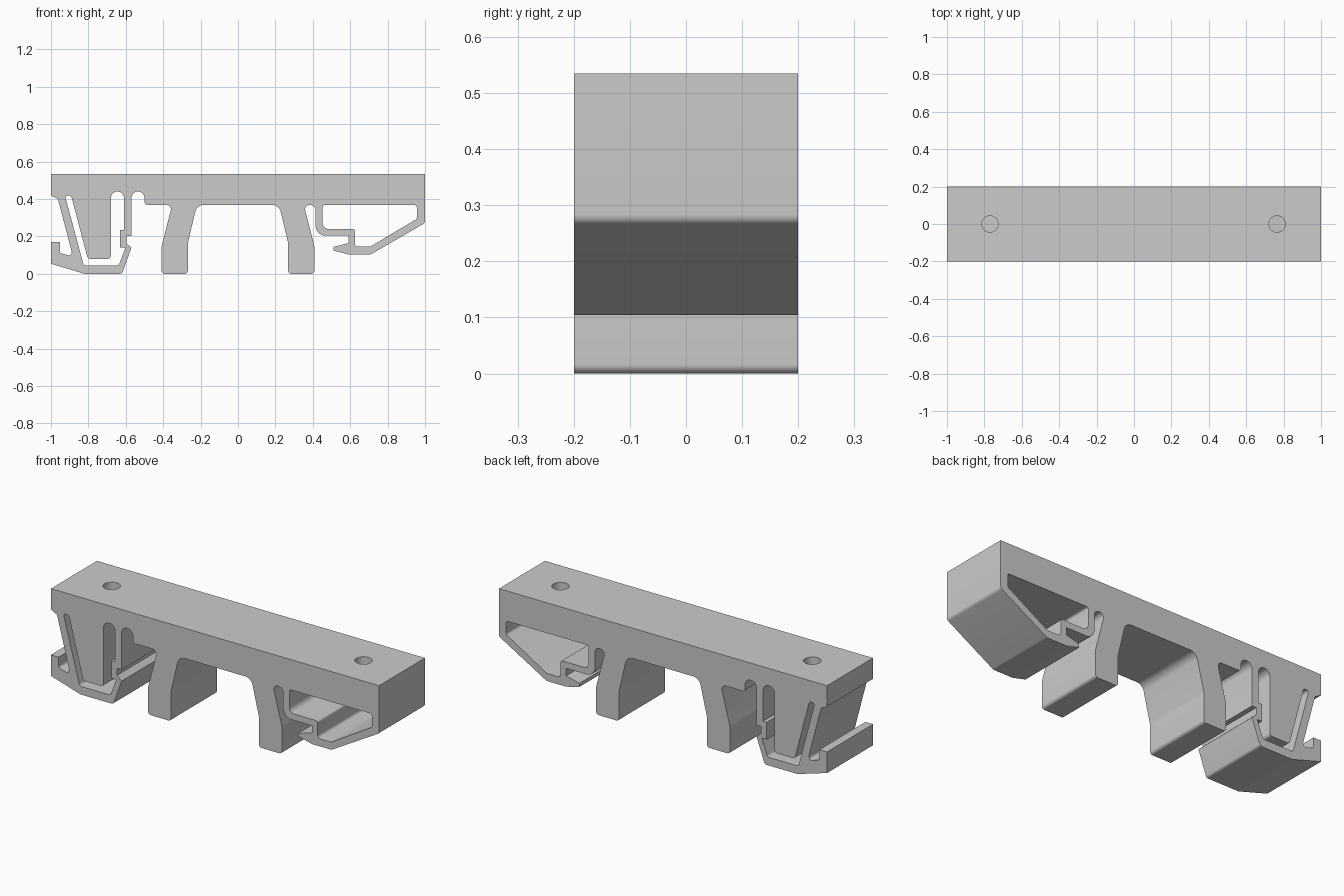
import bpy, bmesh, math
from mathutils import Vector

HALF_DEPTH = 0.2
TOP = 0.535
UNDER = 0.368          # underside of the beam
HOLE_X = (-0.77, 0.765)

old = bpy.data.objects.get("Cube")
if old:
    bpy.data.objects.remove(old, do_unlink=True)

plastic = bpy.data.materials.new("grey plastic")
plastic.use_nodes = True
colour = (0.6, 0.6, 0.6, 1)
plastic.diffuse_color = colour
plastic.node_tree.nodes["Principled BSDF"].inputs["Base Color"].default_value = colour


def rounded(corners, steps=6):
    """Turn (x, z, radius) corners into a closed outline with filleted corners."""
    out = []
    count = len(corners)
    for i, (x, z, r) in enumerate(corners):
        p = Vector((x, z))
        a = Vector(corners[i - 1][:2]) - p
        b = Vector(corners[(i + 1) % count][:2]) - p
        if r == 0:
            out.append(p)
            continue
        inner = a.angle(b)
        reach = min(r / math.tan(inner / 2), a.length * 0.49, b.length * 0.49)
        r = reach * math.tan(inner / 2)
        centre = p + (a.normalized() + b.normalized()).normalized() * (r / math.sin(inner / 2))
        start = (p + a.normalized() * reach - centre).normalized()
        end = (p + b.normalized() * reach - centre).normalized()
        for k in range(steps + 1):
            out.append(centre + start.lerp(end, k / steps).normalized() * r)
    return out


def extrude_profile(name, outlines):
    """Fill the outlines (first outside, others openings) and extrude along y."""
    bm = bmesh.new()
    edges = []
    for outline in outlines:
        verts = [bm.verts.new((p.x, -HALF_DEPTH, p.y)) for p in outline]
        edges += [bm.edges.new((v, verts[i - 1])) for i, v in enumerate(verts)]
    bmesh.ops.triangle_fill(bm, edges=edges, use_beauty=True, normal=(0, -1, 0))
    grown = bmesh.ops.extrude_face_region(bm, geom=bm.faces[:], use_keep_orig=True)
    moved = [g for g in grown["geom"] if isinstance(g, bmesh.types.BMVert)]
    bmesh.ops.translate(bm, vec=(0, 2 * HALF_DEPTH, 0), verts=moved)
    bmesh.ops.recalc_face_normals(bm, faces=bm.faces[:])
    mesh = bpy.data.meshes.new(name)
    bm.to_mesh(mesh)
    bm.free()
    mesh.materials.append(plastic)
    obj = bpy.data.objects.new(name, mesh)
    bpy.context.collection.objects.link(obj)
    return obj


# Beam top
beam = [(-1, TOP, 0), (1, TOP, 0)]

# Hooked arm under the +x end, up to the narrow slot beside the leg
arm = [(1, 0.272, 0.02), (0.71, 0.104, 0.03), (0.59, 0.104, 0.02),
       (0.51, 0.124, 0), (0.51, 0.144, 0), (0.59, 0.164, 0), (0.59, 0.205, 0),
       (0.415, 0.205, 0.05), (0.415, UNDER, 0.028)]

# Leg from its outer top to its inner top, then its mirror image
leg = [(0.352, UNDER, 0.024), (0.408, 0.15, 0.04), (0.408, 0, 0.016),
       (0.268, 0, 0.016), (0.268, 0.165, 0.04), (0.22, UNDER, 0.045)]
other_leg = [(-x, z, r) for x, z, r in reversed(leg)]

# Latch: slot, stepped spring wall, sloped foot, release lip and outer strut
latch = [(-0.5, UNDER, 0.016), (-0.5, 0.44, 0.034), (-0.57, 0.44, 0.034),
         (-0.57, 0.203, 0), (-0.597, 0.203, 0), (-0.597, 0.165, 0),
         (-0.57, 0.14, 0), (-0.62, 0, 0.016), (-0.82, 0, 0.02),
         (-1, 0.054, 0), (-1, 0.17, 0), (-0.953, 0.17, 0),
         (-0.953, 0.112, 0.014), (-0.882, 0.092, 0.016),
         (-0.963, 0.4, 0.006), (-1, 0.42, 0)]

# Opening between the beam and the hooked arm
arm_opening = [(0.453, UNDER, 0.012), (0.956, UNDER, 0.012), (0.956, 0.294, 0.014),
               (0.708, 0.146, 0.02), (0.625, 0.146, 0.016), (0.625, 0.24, 0.012),
               (0.453, 0.24, 0.03)]

# Winding opening around the hanging block
latch_opening = [(-0.68, 0.44, 0.034), (-0.61, 0.44, 0.034), (-0.61, 0.235, 0),
                 (-0.632, 0.235, 0), (-0.632, 0.14, 0), (-0.602, 0.14, 0),
                 (-0.638, 0.045, 0.016), (-0.825, 0.045, 0.016),
                 (-0.925, 0.418, 0.016), (-0.892, 0.418, 0.016),
                 (-0.803, 0.08, 0.016), (-0.68, 0.08, 0.016)]

body = extrude_profile("mounting_clip", [
    rounded(beam + arm + leg + other_leg + latch),
    rounded(arm_opening),
    rounded(latch_opening)])

# Screw holes through the beam
bpy.context.view_layer.objects.active = body
for x in HOLE_X:
    bpy.ops.mesh.primitive_cylinder_add(vertices=32, radius=0.044, depth=0.2,
                                        location=(x, 0, UNDER - 0.01 + 0.1))
    cutter = bpy.context.object
    cutter.name = "hole_cutter"
    cutter.hide_render = True
    cut = body.modifiers.new("screw_hole", "BOOLEAN")
    cut.operation = "DIFFERENCE"
    cut.solver = "EXACT"
    cut.object = cutter
    bpy.context.view_layer.objects.active = body
    bpy.ops.object.modifier_apply(modifier=cut.name)
    bpy.data.objects.remove(cutter, do_unlink=True)

# Smooth the fillets, keep hard edges crisp
bpy.ops.object.select_all(action="DESELECT")
body.select_set(True)
bpy.context.view_layer.objects.active = body
bpy.ops.object.shade_smooth_by_angle(angle=math.radians(30))
